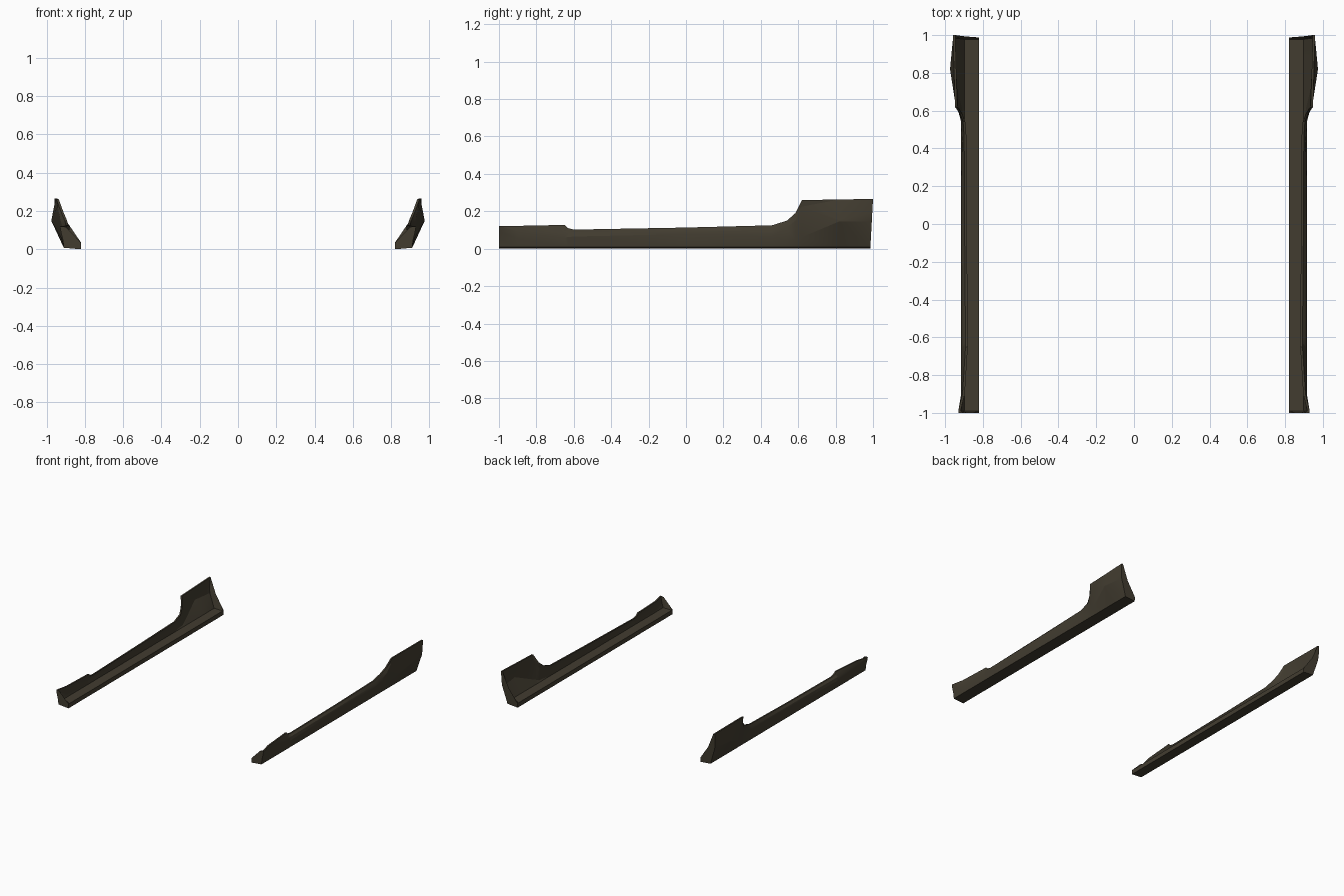
import bpy, bmesh

cube = bpy.data.objects.get("Cube")
if cube:
    bpy.data.objects.remove(cube)

# One dark olive-brown finish
paint = bpy.data.materials.new("dark_olive_brown")
paint.use_nodes = True
colour = (0.055, 0.046, 0.030, 1)
paint.diffuse_color = colour
paint.node_tree.nodes["Principled BSDF"].inputs["Base Color"].default_value = colour

WALL = 0.012       # thickness of the upright wall
LEDGE = 0.035      # height of the flat inner ledge
INNER = 0.82       # inner edge of the ledge

# Outer shape along the length: y, then (x, z) of low crease, high crease, top edge
stations = [
    (-1.00, (.915, .050), (.925, .090), (.930, .120)),
    (-0.90, (.915, .055), (.915, .090), (.908, .122)),
    (-0.65, (.915, .060), (.908, .090), (.892, .127)),
    (-0.63, (.915, .062), (.908, .088), (.892, .110)),
    (-0.60, (.915, .065), (.908, .088), (.892, .102)),
    (0.00, (.915, .078), (.910, .096), (.897, .113)),
    (0.46, (.915, .065), (.910, .100), (.899, .125)),
    (0.54, (.915, .045), (.915, .115), (.905, .150)),
    (0.585, (.918, .045), (.927, .150), (.922, .190)),
    (0.62, (.924, .062), (.943, .225), (.948, .260)),
    (0.82, (.974, .146), (.974, .156), (.953, .263)),
    (1.00, (.953, .145), (.958, .190), (.958, .266)),
]


def section(low, high, top, cap_knee=None):
    """Closed cross-section, from the inner bottom corner over the wall and down."""
    start = (INNER, LEDGE)
    if cap_knee:   # end plate fills the corner above the ledge
        inside = [tuple(a + (b - a) * t for a, b in zip(start, cap_knee))
                  for t in (0.4, 0.7, 1)]
    else:
        inside = [(.898, LEDGE), (low[0] - WALL, max(low[1], LEDGE + .005)),
                  (high[0] - WALL, high[1])]
    return [(INNER, 0), start, *inside, (top[0] - WALL, top[1]),
            top, high, low, (.91, .008)]


# Add end plates by doubling the first and last stations
front, rear = stations[0], stations[-1]
rows = [(front[0], section(*front[1:], cap_knee=(.900, .116)))]
rows.append((front[0] + .01, section(*front[1:])))
rows += [(s[0], section(*s[1:])) for s in stations[1:-1]]
rows.append((rear[0] - .01, section(*rear[1:])))
rows.append((rear[0], section(*rear[1:], cap_knee=(.895, .145))))

# Loft the sections, with the rear end leaning back
bm = bmesh.new()
rings = []
for y, points in rows:
    lean = 0.055 if y > 0.95 else 0
    rings.append([bm.verts.new((x, y - lean * (rear[3][1] - z), z)) for x, z in points])
for a, b in zip(rings, rings[1:]):
    n = len(a)
    for i in range(n):
        j = (i + 1) % n
        bm.faces.new((a[i], a[j], b[j], b[i]))
bm.faces.new(rings[0])
bm.faces.new(rings[-1])
bmesh.ops.triangulate(bm, faces=bm.faces[:])
bmesh.ops.recalc_face_normals(bm, faces=bm.faces[:])

mesh = bpy.data.meshes.new("side_skirts")
bm.to_mesh(mesh)
bm.free()
mesh.materials.append(paint)
skirts = bpy.data.objects.new("side_skirts", mesh)
bpy.context.collection.objects.link(skirts)

# Matching skirt on the other side
mirror = skirts.modifiers.new("other_side", 'MIRROR')
mirror.use_axis[0] = True

# Soft shading with sharp creases
bpy.context.view_layer.objects.active = skirts
skirts.select_set(True)
bpy.ops.object.shade_smooth_by_angle(angle=0.3)
